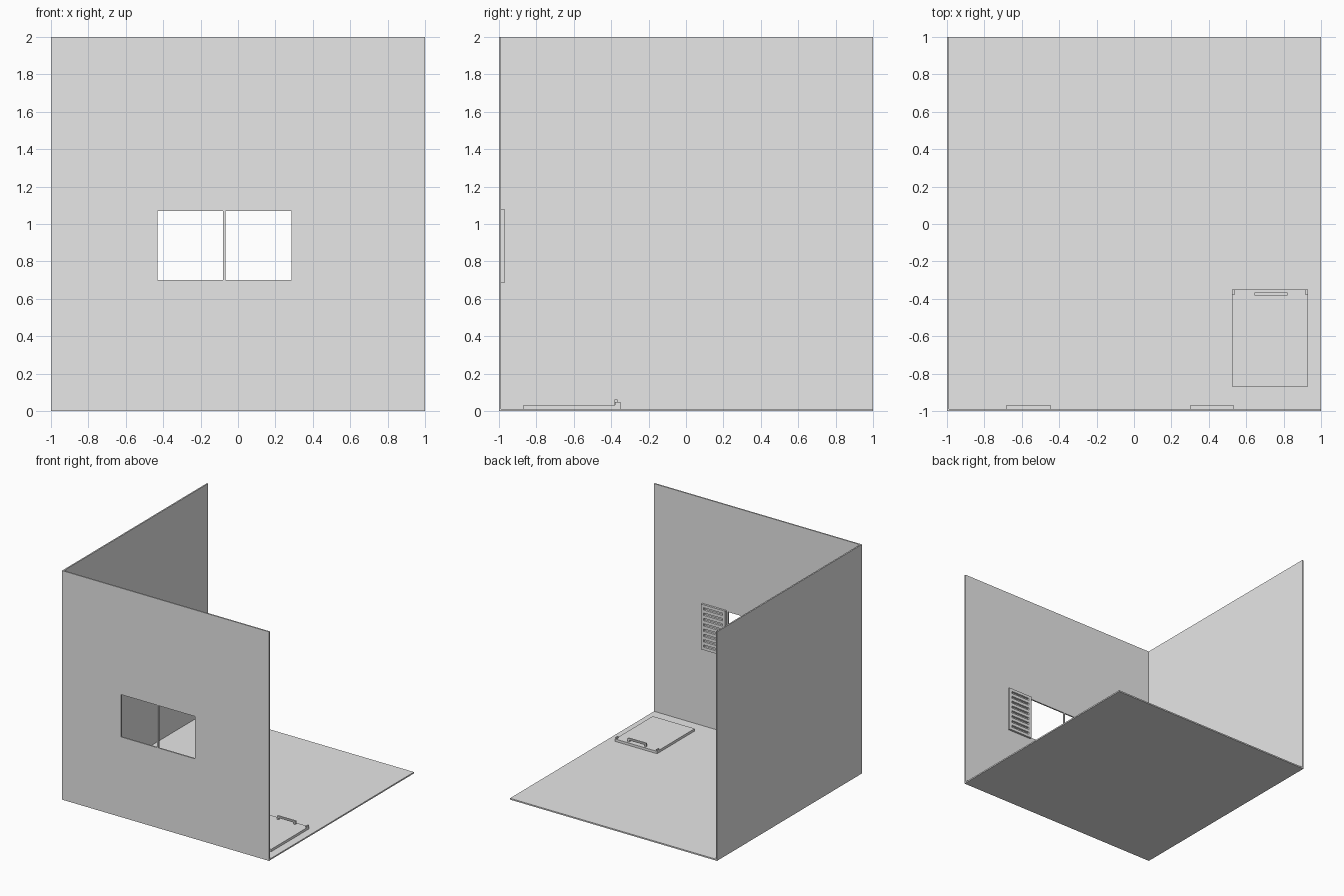
import bpy

cube = bpy.data.objects.get("Cube")
if cube:
    bpy.data.objects.remove(cube, do_unlink=True)

grey = bpy.data.materials.new("plain_grey")
grey.use_nodes = True
grey.diffuse_color = (0.8, 0.8, 0.8, 1)
grey.node_tree.nodes["Principled BSDF"].inputs["Base Color"].default_value = (0.8, 0.8, 0.8, 1)

T = 0.012  # thickness of floor and walls
WALL_BACK = -1 + T


def box(name, x, y, z):
    """Box spanning the given (min, max) ranges."""
    bpy.ops.mesh.primitive_cube_add(size=1, location=[sum(r) / 2 for r in (x, y, z)])
    ob = bpy.context.object
    ob.name = name
    ob.scale = [r[1] - r[0] for r in (x, y, z)]
    bpy.ops.object.transform_apply(location=False, rotation=False, scale=True)
    ob.data.materials.append(grey)
    return ob


def join(name, parts):
    bpy.ops.object.select_all(action="DESELECT")
    for p in parts:
        p.select_set(True)
    bpy.context.view_layer.objects.active = parts[0]
    bpy.ops.object.join()
    parts[0].name = name
    return parts[0]


# Floor and side wall
box("floor", (-1, 1), (-1, 1), (0, T))
box("side_wall", (-1, WALL_BACK), (WALL_BACK, 1), (T, 2))

# Front wall built around the window opening
wx, wz = (-0.43, 0.285), (0.70, 1.07)
wall_y = (-1, WALL_BACK)
join("front_wall", [
    box("wall_right", (-1, wx[0]), wall_y, (T, 2)),
    box("wall_left", (wx[1], 1), wall_y, (T, 2)),
    box("wall_below", wx, wall_y, (T, wz[0])),
    box("wall_above", wx, wall_y, (wz[1], 2)),
])
box("window_mullion", (-0.081, -0.068), wall_y, wz)


# Louvred shutters, open flat against the inside of the wall
def shutter(name, x0, x1):
    y, z0, z1 = (WALL_BACK, -0.97), 0.685, 1.08
    stile, rail, slots, gap = 0.027, 0.025, 8, 0.02
    parts = [box("stile", (x0, x0 + stile), y, (z0, z1)),
             box("stile", (x1 - stile, x1), y, (z0, z1))]
    inner = (x0 + stile, x1 - stile)
    parts += [box("rail", inner, y, (z0, z0 + rail)),
              box("rail", inner, y, (z1 - rail, z1))]
    pitch = (z1 - z0 - 2 * rail - gap) / (slots - 1)
    for i in range(slots - 1):
        z = z0 + rail + gap + i * pitch
        parts.append(box("slat", inner, y, (z, z + pitch - gap)))
    join(name, parts)


shutter("right_shutter", -0.685, -0.445)
shutter("left_shutter", 0.30, 0.535)

# Floor hatch with corner blocks and a handle
hx, hy, top = (0.525, 0.93), (-0.87, -0.35), 0.033
box("hatch_panel", hx, hy, (T, top))
for side, x in (("right", (hx[0], hx[0] + 0.012)), ("left", (hx[1] - 0.012, hx[1]))):
    box(side + "_hatch_block", x, (-0.38, hy[1]), (top, 0.047))
grip_y = (-0.382, -0.367)
join("hatch_handle", [
    box("grip", (0.645, 0.82), grip_y, (0.05, 0.063)),
    box("foot", (0.645, 0.66), grip_y, (top, 0.05)),
    box("foot", (0.805, 0.82), grip_y, (top, 0.05)),
])
